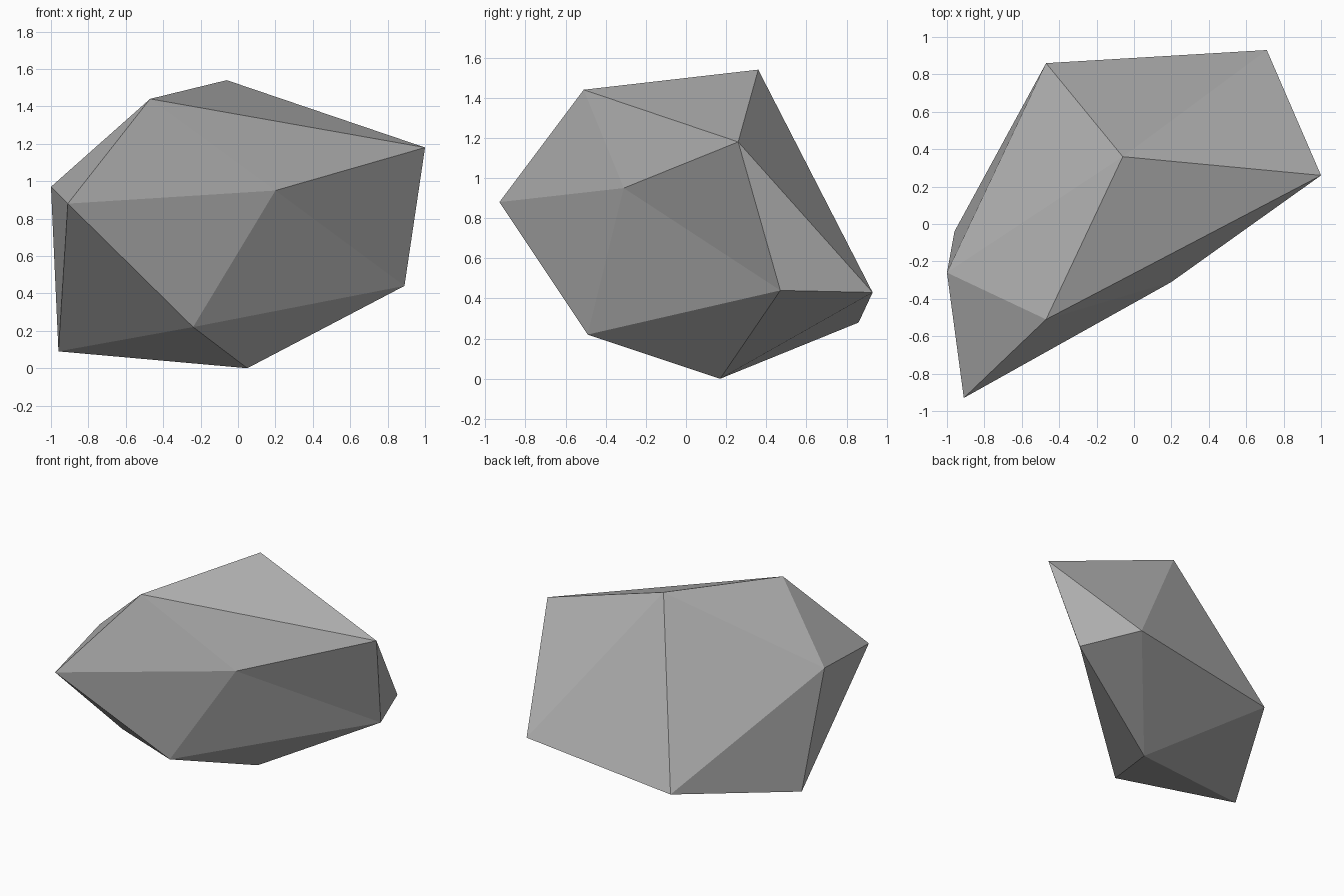
import bpy
import bmesh

# Remove the default cube
cube = bpy.data.objects.get("Cube")
if cube:
    bpy.data.objects.remove(cube, do_unlink=True)

# Stone colour
stone = bpy.data.materials.new("grey_stone")
stone.use_nodes = True
colour = (0.45, 0.45, 0.45, 1.0)
stone.diffuse_color = colour
stone.node_tree.nodes["Principled BSDF"].inputs["Base Color"].default_value = colour

# Twelve corners of a distorted icosahedron: two poles and two rings of five
top = (-0.06, 0.36, 1.54)
upper_ring = [(-0.47, -0.51, 1.44), (1.0, 0.26, 1.18), (0.71, 0.93, 0.43),
              (-0.47, 0.86, 0.28), (-1.0, -0.26, 0.97)]
lower_ring = [(0.20, -0.31, 0.95), (0.89, 0.47, 0.44), (0.05, 0.17, 0.0),
              (-0.96, -0.04, 0.09), (-0.91, -0.93, 0.88)]
bottom = (-0.24, -0.49, 0.22)

# Stitch the rings together and fan them to the poles
bm = bmesh.new()
t, b = bm.verts.new(top), bm.verts.new(bottom)
up = [bm.verts.new(p) for p in upper_ring]
low = [bm.verts.new(p) for p in lower_ring]
for i in range(5):
    j = (i + 1) % 5
    bm.faces.new((t, up[i], up[j]))
    bm.faces.new((up[i], low[i], up[j]))
    bm.faces.new((low[i], low[j], up[j]))
    bm.faces.new((b, low[j], low[i]))
bmesh.ops.recalc_face_normals(bm, faces=bm.faces)

# Flat-shaded rock
mesh = bpy.data.meshes.new("rock")
bm.to_mesh(mesh)
bm.free()
mesh.materials.append(stone)
rock = bpy.data.objects.new("rock", mesh)
bpy.context.collection.objects.link(rock)
